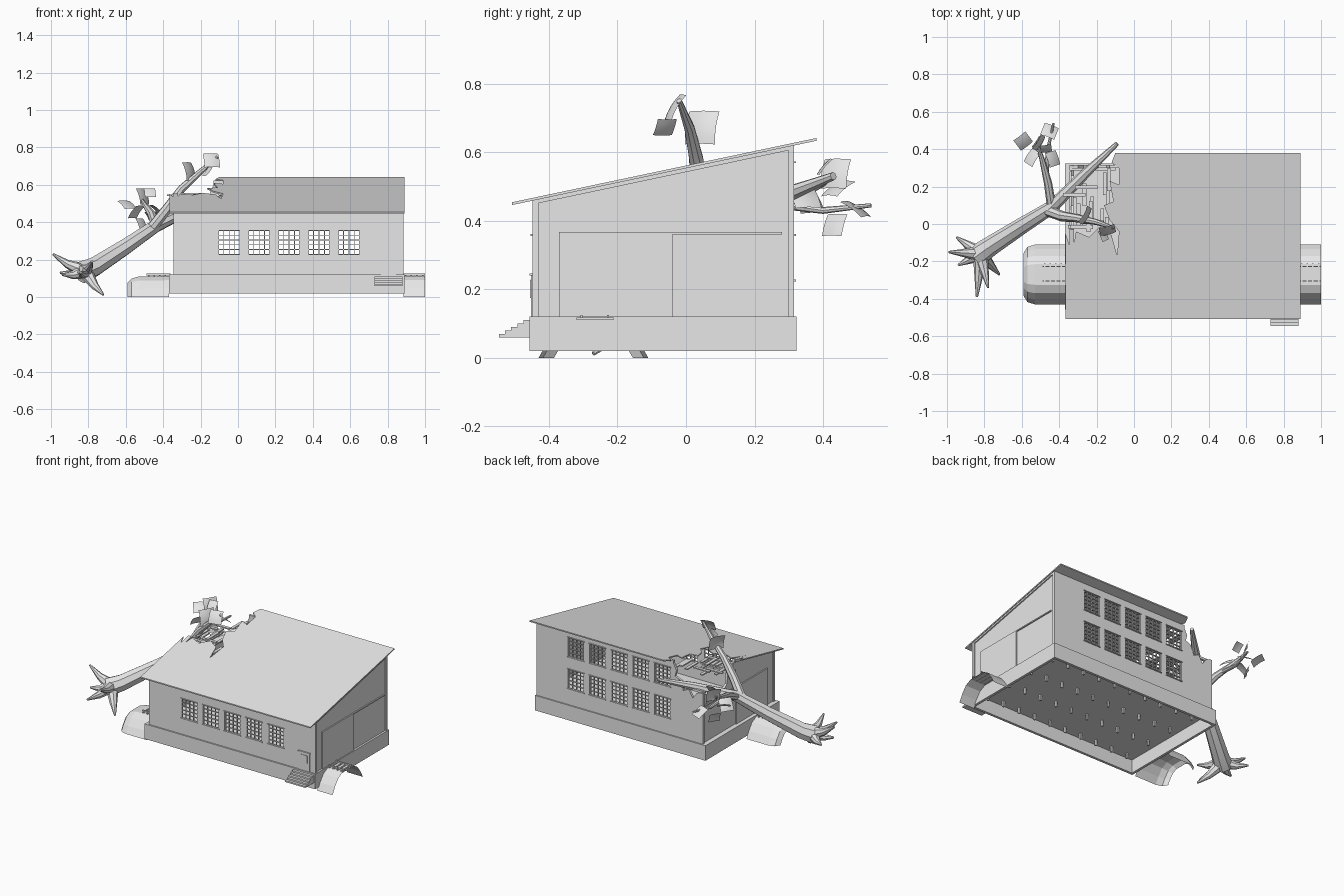
import bpy
import bmesh
import random
from mathutils import Vector

random.seed(4)
default_cube = bpy.data.objects.get("Cube")
if default_cube:
    bpy.data.objects.remove(default_cube, do_unlink=True)

grey = bpy.data.materials.new("plain grey")
grey.use_nodes = True
grey.diffuse_color = (0.8, 0.8, 0.8, 1)
grey.node_tree.nodes["Principled BSDF"].inputs["Base Color"].default_value = grey.diffuse_color

# Main dimensions of the shed
LEFT, RIGHT, FRONT, BACK = -0.345, 0.885, -0.448, 0.315
FLOOR, THICK = 0.12, 0.015


def roof_height(y):
    return 0.453 + (y + 0.507) * 0.211


def finish(name, bm, recalc=True):
    if recalc:
        bmesh.ops.recalc_face_normals(bm, faces=bm.faces)
    mesh = bpy.data.meshes.new(name)
    bm.to_mesh(mesh)
    bm.free()
    obj = bpy.data.objects.new(name, mesh)
    bpy.context.scene.collection.objects.link(obj)
    mesh.materials.append(grey)
    return obj


def boxes(name, bounds):
    bm = bmesh.new()
    for x0, x1, y0, y1, z0, z1 in bounds:
        corners = bmesh.ops.create_cube(bm, size=1)["verts"]
        for v in corners:
            v.co = (x1 if v.co.x > 0 else x0,
                    y1 if v.co.y > 0 else y0,
                    z1 if v.co.z > 0 else z0)
    return finish(name, bm)


def prism(name, outline, place, start, end):
    """Extrude a flat outline; place(a, b, depth) gives the 3D point."""
    bm = bmesh.new()
    lower = [bm.verts.new(place(a, b, start)) for a, b in outline]
    upper = [bm.verts.new(place(a, b, end)) for a, b in outline]
    bm.faces.new(lower)
    bm.faces.new(upper)
    for i in range(len(outline)):
        j = (i + 1) % len(outline)
        bm.faces.new((lower[i], lower[j], upper[j], upper[i]))
    return finish(name, bm)


def along_x(a, b, depth):
    return (depth, a, b)


def along_y(a, b, depth):
    return (a, depth, b)


def on_roof(a, b, depth):
    return (a, b, roof_height(b) + depth)


# Hollow plinth with a floor, and short posts hanging underneath
boxes("plinth", [
    (-0.37, 0.89, -0.457, -0.44, 0.02, FLOOR),
    (-0.37, 0.89, 0.306, 0.323, 0.02, FLOOR),
    (-0.37, -0.353, -0.44, 0.306, 0.02, FLOOR),
    (0.873, 0.89, -0.44, 0.306, 0.02, FLOOR),
    (-0.36, 0.88, -0.45, 0.31, 0.108, FLOOR - 0.001)])
boxes("floor_posts", [(x, x + 0.012, y, y + 0.012, 0.07, 0.11)
                      for x in [-0.28 + 0.12 * i for i in range(10)]
                      for y in (-0.4, -0.2, 0, 0.2)])

# Front and back walls built as bands around the window openings
centres = [-0.047 + 0.16 * i for i in range(5)]
HALF, TALL, LOW, HIGH = 0.058, 0.128, 0.228, 0.44


def windowed_wall(name, x_start, y0, y1, top, sills):
    parts = []
    z = FLOOR
    for sill in sills:
        parts.append((x_start, RIGHT, y0, y1, z, sill))
        edges = [x_start] + [c + s * HALF for c in centres for s in (-1, 1)] + [RIGHT]
        for a, b in zip(edges[::2], edges[1::2]):
            parts.append((a, b, y0, y1, sill, sill + TALL))
        z = sill + TALL
    parts.append((x_start, RIGHT, y0, y1, z, top))
    return boxes(name, parts)


windowed_wall("front_wall", LEFT, FRONT, FRONT + THICK, roof_height(FRONT), [LOW])
windowed_wall("back_wall", -0.13, BACK - THICK, BACK, roof_height(BACK) - 0.004, [LOW, HIGH])
prism("broken_back_wall",
      [(LEFT, FLOOR), (-0.13, FLOOR), (-0.13, 0.6), (-0.15, 0.56), (-0.14, 0.52), (-0.19, 0.5),
       (-0.2, 0.44), (-0.24, 0.46), (-0.27, 0.41), (-0.3, 0.45), (LEFT, 0.46)],
      along_y, BACK - THICK, BACK)

# Barred windows
bars = []
for wall, sills in ((FRONT, [LOW]), (BACK - THICK, [LOW, HIGH])):
    for sill in sills:
        for c in centres:
            y0, y1 = wall + 0.003, wall + 0.012
            for i in range(5):
                x = c - HALF + i * HALF / 2
                w = 0.004 if i in (0, 4) else 0.002
                bars.append((x - w, x + w, y0, y1, sill, sill + TALL))
            for i in range(6):
                z = sill + i * TALL / 5
                bars.append((c - HALF, c + HALF, y0, y1, z - 0.002, z + 0.002))
            edge = wall - 0.006 if wall < 0 else BACK
            for z in (sill - 0.005, sill + TALL):
                bars.append((c - HALF - 0.005, c + HALF + 0.005, edge, edge + 0.006, z, z + 0.005))
boxes("window_bars", bars)

# Gable walls; the left one is broken at the back
prism("right_wall",
      [(FRONT, FLOOR), (BACK, FLOOR), (BACK, roof_height(BACK)), (FRONT, roof_height(FRONT))],
      along_x, RIGHT - THICK - 0.008, RIGHT - 0.008)
prism("left_wall",
      [(FRONT, FLOOR), (BACK, FLOOR), (BACK, 0.46), (0.26, 0.43), (0.2, 0.46), (0.16, 0.4),
       (0.1, 0.38), (0.05, 0.42), (0.04, 0.49), (-0.01, 0.5), (-0.03, roof_height(-0.03)),
       (FRONT, roof_height(FRONT))],
      along_x, LEFT + 0.008, LEFT + THICK + 0.008)

# Corner posts, gable trim, sliding doors and their rails on both ends
for side, x0, x1, trim_end in (("right", RIGHT - 0.01, RIGHT, BACK), ("left", LEFT, LEFT + 0.01, -0.03)):
    back_top = roof_height(BACK) - 0.01 if side == "right" else 0.45
    boxes(side + "_corner_posts", [
        (x0, x1, FRONT, FRONT + 0.018, FLOOR, roof_height(FRONT)),
        (x0, x1, BACK - 0.016, BACK, FLOOR, back_top)])
    prism(side + "_gable_trim",
          [(y, roof_height(y) - drop) for y, drop in
           ((FRONT, 0.018), (trim_end, 0.018), (trim_end, 0), (FRONT, 0))], along_x, x0, x1)
    boxes(side + "_sliding_door", [
        (x0, x1, -0.37, -0.04, FLOOR, 0.365),
        (x0, x1, -0.37, 0.28, 0.36, 0.367)])

# Thin sloping roof with a torn rear corner
prism("roof",
      [(-0.366, -0.507), (0.89, -0.507), (0.89, 0.38), (-0.1, 0.38), (-0.12, 0.33), (-0.08, 0.3),
       (-0.08, 0.21), (-0.13, 0.23), (-0.11, 0.12), (-0.16, 0.1), (-0.13, 0.02), (-0.08, -0.04),
       (-0.09, -0.17), (-0.12, -0.06), (-0.19, -0.02), (-0.24, -0.07), (-0.31, -0.04),
       (-0.33, -0.16), (-0.366, -0.05)],
      on_roof, -0.007, 0.001)

# Broken rafters and planks in the hole
planks = []
for i in range(16):
    x, y = random.uniform(-0.33, -0.12), random.uniform(-0.05, 0.28)
    long_x = random.random() < 0.5
    dx, dy = (0.06, 0.01) if long_x else (0.01, 0.06)
    z = roof_height(y) - random.uniform(0.02, 0.08)
    planks.append((x - dx, x + dx, y - dy, y + dy, z, z + 0.008))
planks.append((LEFT, -0.1, 0.285, 0.3, 0.45, 0.465))
boxes("broken_planks", planks)

# Entrance door and steps
boxes("entrance_door", [
    (0.765, 0.845, FRONT - 0.004, FRONT, FLOOR, 0.24),
    (0.76, 0.85, FRONT - 0.008, FRONT, 0.24, 0.246),
    (0.78, 0.83, FRONT - 0.007, FRONT, 0.175, 0.225)])
boxes("entrance_steps", [(0.73, 0.88, -0.474 - 0.018 * i, -0.456 - 0.018 * i, 0.06, 0.11 - 0.01 * i)
                         for i in range(5)])

# Track embankments: open arched shells, the left one tapering at its end
arch = [(-0.16, 0), (-0.135, 0.045), (-0.1, 0.09), (-0.055, 0.112),
        (0.055, 0.112), (0.1, 0.09), (0.135, 0.045), (0.16, 0)]


def embankment(name, rings):
    bm = bmesh.new()
    rows = [[bm.verts.new((x, -0.27 + y * wide, z * tall)) for y, z in arch]
            for x, wide, tall in rings]
    for a, b in zip(rows, rows[1:]):
        for i in range(len(arch) - 1):
            bm.faces.new((a[i], b[i], b[i + 1], a[i + 1]))
    bm.normal_update()
    if sum(f.normal.z for f in bm.faces) < 0:
        bmesh.ops.reverse_faces(bm, faces=bm.faces)
    return finish(name, bm, False)


embankment("right_embankment", [(RIGHT, 1, 1), (1, 1, 1)])
embankment("left_embankment", [(-0.37, 1, 1), (-0.53, 1, 0.98), (-0.57, 0.92, 0.88), (-0.59, 0.72, 0.68)])
for side, start, end in (("left", -0.49, -0.36), ("right", RIGHT, 1)):
    track = [(start, end, y - 0.003, y + 0.003, 0.116, 0.125) for y in (-0.305, -0.228)]
    x = start + 0.012
    while x < end:
        track.append((x - 0.004, x + 0.004, -0.32, -0.212, 0.11, 0.118))
        x += 0.03
    boxes(side + "_track", track)


# Fallen tree: tapering tubes
def limb(name, path):
    curve = bpy.data.curves.new(name, "CURVE")
    curve.dimensions = "3D"
    curve.bevel_depth = 1
    curve.bevel_resolution = 2
    curve.use_fill_caps = True
    spline = curve.splines.new("POLY")
    spline.points.add(len(path) - 1)
    for point, (x, y, z, radius) in zip(spline.points, path):
        point.co = (x, y, z, 1)
        point.radius = radius
    obj = bpy.data.objects.new(name, curve)
    bpy.context.scene.collection.objects.link(obj)
    bpy.ops.object.select_all(action="DESELECT")
    obj.select_set(True)
    bpy.context.view_layer.objects.active = obj
    bpy.ops.object.convert(target="MESH")
    obj = bpy.context.object
    obj.data.materials.clear()
    obj.data.materials.append(grey)
    bpy.ops.object.shade_smooth_by_angle()


limb("trunk", [(-0.84, -0.17, 0.13, 0.06), (-0.77, -0.12, 0.16, 0.053), (-0.6, -0.01, 0.27, 0.044),
               (-0.44, 0.09, 0.38, 0.036), (-0.25, 0.28, 0.47, 0.026), (-0.09, 0.43, 0.53, 0.012)])
limb("upper_branch", [(-0.46, 0.07, 0.37, 0.03), (-0.38, 0.04, 0.47, 0.028), (-0.3, 0.03, 0.58, 0.022),
                      (-0.2, 0.01, 0.67, 0.016), (-0.11, -0.02, 0.75, 0.008)])
limb("side_branch", [(-0.44, 0.09, 0.38, 0.025), (-0.46, 0.22, 0.44, 0.022), (-0.49, 0.34, 0.48, 0.015),
                     (-0.52, 0.44, 0.53, 0.006)])
limb("small_branch", [(-0.47, 0.26, 0.45, 0.014), (-0.46, 0.4, 0.43, 0.01), (-0.43, 0.54, 0.445, 0.006)])
root_tips = [(-0.99, -0.15, 0.23), (-0.95, -0.07, 0.13), (-0.84, -0.39, 0.13),
             (-0.72, -0.27, 0.012), (-0.94, -0.22, 0.12), (-0.78, -0.34, 0.19)]
for tip in root_tips:
    base, end = Vector((-0.82, -0.16, 0.14)), Vector(tip)
    bend = base.lerp(end, 0.55) + Vector((0, 0, -0.012))
    limb("root", [(*base, 0.042), (*bend, 0.022), (*end, 0.006)])

# Bent foliage sheets: centre, facing direction, size
sheets = [((-0.25, 0.04, 0.675), (0.9, -0.5, 0.3), 0.1), ((-0.14, -0.04, 0.735), (0.2, -0.8, 0.5), 0.085),
          ((-0.16, -0.06, 0.67), (0.7, 0.3, -0.6), 0.06), ((-0.59, 0.44, 0.5), (0.3, -0.4, 0.8), 0.08),
          ((-0.5, 0.43, 0.54), (0.8, -0.5, 0.3), 0.09), ((-0.45, 0.5, 0.44), (0.2, 0.5, 0.8), 0.08),
          ((-0.43, 0.35, 0.47), (0.6, 0.2, 0.7), 0.08), ((-0.55, 0.36, 0.46), (-0.6, 0.4, 0.6), 0.085),
          ((-0.51, 0.43, 0.39), (0.7, -0.5, 0.4), 0.07), ((-0.47, 0.4, 0.56), (0.1, -0.7, 0.6), 0.06)]
for centre, facing, size in sheets:
    bm = bmesh.new()
    bmesh.ops.create_grid(bm, x_segments=4, y_segments=4, size=size / 2)
    turn = Vector(facing).to_track_quat("Z", "Y")
    for v in bm.verts:
        v.co.z = -3 * (v.co.x ** 2 + v.co.y ** 2)
        v.co = turn @ v.co + Vector(centre)
    sheet = finish("foliage_sheet", bm, False)
    for face in sheet.data.polygons:
        face.use_smooth = True
